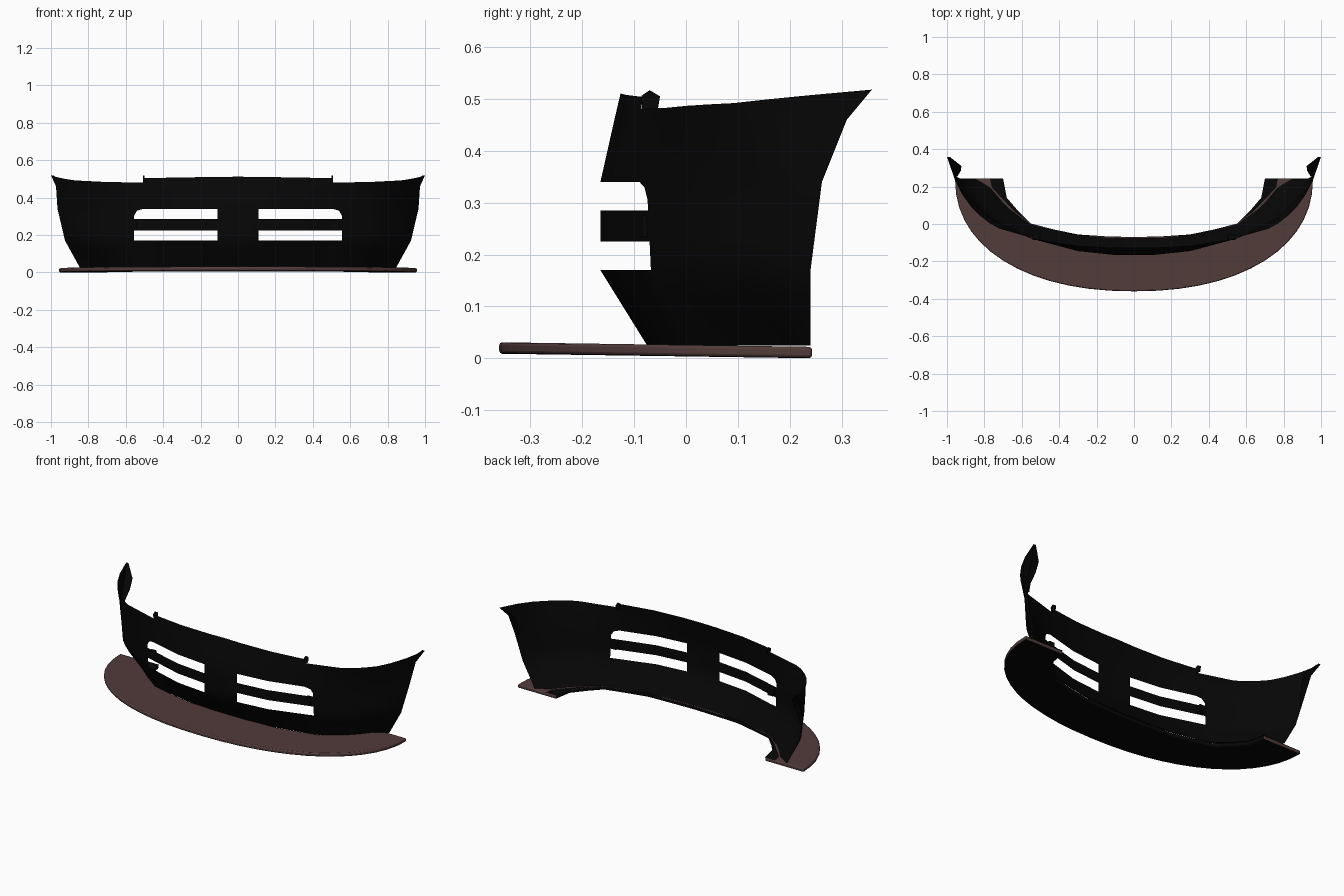
import bpy, bmesh
from math import sin, cos, pi

cube = bpy.data.objects.get("Cube")
if cube:
    bpy.data.objects.remove(cube, do_unlink=True)


def material(name, color):
    mat = bpy.data.materials.new(name)
    mat.use_nodes = True
    mat.diffuse_color = color
    mat.node_tree.nodes["Principled BSDF"].inputs["Base Color"].default_value = color
    return mat


black = material("matte black", (0.002, 0.002, 0.002, 1))
brown = material("dark brown", (0.082, 0.044, 0.042, 1))


def finish(bm, name, mats):
    """Turn a half-model mesh into a mirrored, smooth-shaded object."""
    mesh = bpy.data.meshes.new(name)
    bm.to_mesh(mesh)
    bm.free()
    obj = bpy.data.objects.new(name, mesh)
    bpy.context.collection.objects.link(obj)
    for mat in mats:
        mesh.materials.append(mat)
    bpy.ops.object.select_all(action='DESELECT')
    obj.select_set(True)
    bpy.context.view_layer.objects.active = obj
    bpy.ops.object.shade_smooth_by_angle(angle=0.6)
    mod = obj.modifiers.new("mirror", 'MIRROR')
    mod.use_clip = True
    mod.merge_threshold = 0.0005
    return obj


def lerp_points(points, x):
    """Piecewise-linear y at x."""
    for (x0, y0), (x1, y1) in zip(points, points[1:]):
        if x <= x1:
            return y0 + (y1 - y0) * (x - x0) / (x1 - x0)
    return points[-1][1]


# Plan curves of the bumper skin at several heights, centre to wheel arch
plans = [
    (.025, [(0, -.075), (.11, -.075), (.3, -.06), (.55, -.005), (.68, .09), (.77, .195), (.845, .24)]),
    (.17, [(0, -.165), (.11, -.165), (.3, -.145), (.55, -.07), (.74, .02), (.85, .115), (.905, .19), (.925, .24)]),
    (.34, [(0, -.165), (.11, -.165), (.3, -.145), (.55, -.078), (.75, .015), (.87, .125), (.94, .21), (.965, .262)]),
    (.46, [(0, -.138), (.11, -.138), (.3, -.126), (.5, -.09), (.745, -.01), (.86, .085), (.94, .2), (.973, .31)]),
    (.52, [(0, -.124), (.11, -.124), (.3, -.114), (.5, -.083), (.74, -.03), (.85, .055), (.945, .19), (1, .36)]),
]
HOLE_IN, HOLE_ROUND, HOLE_OUT = .11, .507, .555
inner_cols = [0, HOLE_IN, .2, .3, .4, .5, HOLE_ROUND, HOLE_OUT]
outer_cols = [.12, .25, .38, .5, .62, .73, .83, .92, 1]
columns = [(x, 0) for x in inner_cols] + [(HOLE_OUT, t) for t in outer_cols]
rows = [.025, .07, .12, .17, .225, .285, .305, .34, .4, .46, None]
top_edge = [(0, .512), (.3, .508), (.5, .504), (.507, .481), (.7, .483), (.88, .492), (.95, .503), (1, .518)]


def plan_point(points, col):
    x = col[0] + col[1] * (points[-1][0] - col[0])
    return x, lerp_points(points, x)


def skin(col, z):
    """Point on the bumper skin for a column and a height."""
    if z is None:
        z = lerp_points(top_edge, plan_point(plans[-1][1], col)[0])
    for (z0, p0), (z1, p1) in zip(plans, plans[1:]):
        if z <= z1:
            break
    f = (z - z0) / (z1 - z0)
    (xa, ya), (xb, yb) = plan_point(p0, col), plan_point(p1, col)
    return xa + (xb - xa) * f, ya + (yb - ya) * f, z


# Bumper skin with two pairs of grille openings
bm = bmesh.new()
grid = [[bm.verts.new(skin(c, z)) for c in columns] for z in rows]
for j in range(len(rows) - 1):
    for i in range(len(columns) - 1):
        a, b = grid[j][i], grid[j][i + 1]
        c, d = grid[j + 1][i + 1], grid[j + 1][i]
        in_width = columns[i][0] >= HOLE_IN and i + 1 < len(inner_cols)
        if in_width and rows[j] in (.17, .285):
            continue
        if in_width and rows[j] == .305:
            # Rounded outer top corner of the upper opening
            if columns[i][0] == HOLE_ROUND:
                bend = bm.verts.new(skin((.54, 0), .33))
                bm.faces.new((b, c, bend))
                bm.faces.new((bend, c, d))
            continue
        bm.faces.new((a, b, c, d))

# Wheel arch lip, folded inward along the upper rear edge
lip_width = [.008, .025, .044, .05, .015]
arch = [grid[j][-1] for j in (5, 7, 8, 9, 10)]
lip = [bm.verts.new((v.co.x - w, v.co.y, v.co.z)) for v, w in zip(arch, lip_width)]
for k in range(len(arch) - 1):
    bm.faces.new((arch[k], arch[k + 1], lip[k + 1], lip[k]))
bmesh.ops.recalc_face_normals(bm, faces=bm.faces)
finish(bm, "bumper_skin", [black])

# Splitter outlines, centre to rear corner; the outer one is a superellipse
REAR = .243
inner_plan = [(0, -.07), (.15, -.066), (.3, -.06), (.43, -.03), (.55, 0), (.62, .07), (.68, .14), (.7, REAR)]
STEPS = 2 * (len(inner_plan) - 1)
outer, inner = [], []
for k in range(STEPS + 1):
    angle = k / STEPS * pi / 2
    outer.append((.957 * sin(angle) ** .91, REAR - .603 * max(cos(angle), 0) ** .91))
    (xa, ya), (xb, yb) = inner_plan[k // 2], inner_plan[(k + 1) // 2]
    inner.append(((xa + xb) / 2, (ya + yb) / 2))


def splitter_top(y):
    return .031 - .0145 * (y + .36)


# Splitter blade, rising slightly to the front, with a dark underside
bm = bmesh.new()
layers = []
for drop in (0, .022):
    layers.append([[bm.verts.new((x, y, splitter_top(y) - drop)) for x, y in line]
                   for line in (outer, inner)])
(top_out, top_in), (low_out, low_in) = layers
for k in range(STEPS):
    bm.faces.new((top_out[k], top_out[k + 1], top_in[k + 1], top_in[k]))
    under = bm.faces.new((low_in[k], low_in[k + 1], low_out[k + 1], low_out[k]))
    under.material_index = 1
    bm.faces.new((low_out[k], low_out[k + 1], top_out[k + 1], top_out[k]))
    bm.faces.new((top_in[k], top_in[k + 1], low_in[k + 1], low_in[k])).material_index = 1
bm.faces.new((low_out[-1], low_in[-1], top_in[-1], top_out[-1]))
splitter = finish(bm, "splitter", [brown, black])
bevel = splitter.modifiers.new("rounded edge", 'BEVEL')
bevel.width = .006
bevel.segments = 2

# Mounting flange between the skin and the inner edge of the splitter
bm = bmesh.new()
foot = [(0, -.072), (.15, -.068), (.3, -.056), (.43, -.029), (.55, .002), (.64, .068), (.76, .195), (.77, REAR)]
edges = [[bm.verts.new((x, y, splitter_top(y) + .001)) for x, y in line] for line in (foot, inner_plan)]
for k in range(len(foot) - 1):
    bm.faces.new((edges[0][k], edges[0][k + 1], edges[1][k + 1], edges[1][k]))
bmesh.ops.recalc_face_normals(bm, faces=bm.faces)
finish(bm, "mounting_flange", [black])

# Small clips behind the outer ends of the grille bars
bm = bmesh.new()
bmesh.ops.create_cube(bm, size=1)
for v in bm.verts:
    v.co = (.525 + v.co.x * .035, -.07 + v.co.y * .03, .255 + v.co.z * .04)
finish(bm, "grille_clip", [black])

# Folded tabs closing the ends of the raised centre section
bm = bmesh.new()
tab = [(-.084, .475), (-.055, .475), (-.05, .505), (-.07, .517), (-.086, .506)]
face = bm.faces.new([bm.verts.new((.5, y, z)) for y, z in tab])
fold = bmesh.ops.extrude_face_region(bm, geom=[face])["geom"]
for v in fold:
    if isinstance(v, bmesh.types.BMVert):
        v.co.x += .008
bmesh.ops.recalc_face_normals(bm, faces=bm.faces)
finish(bm, "top_tab", [black])
